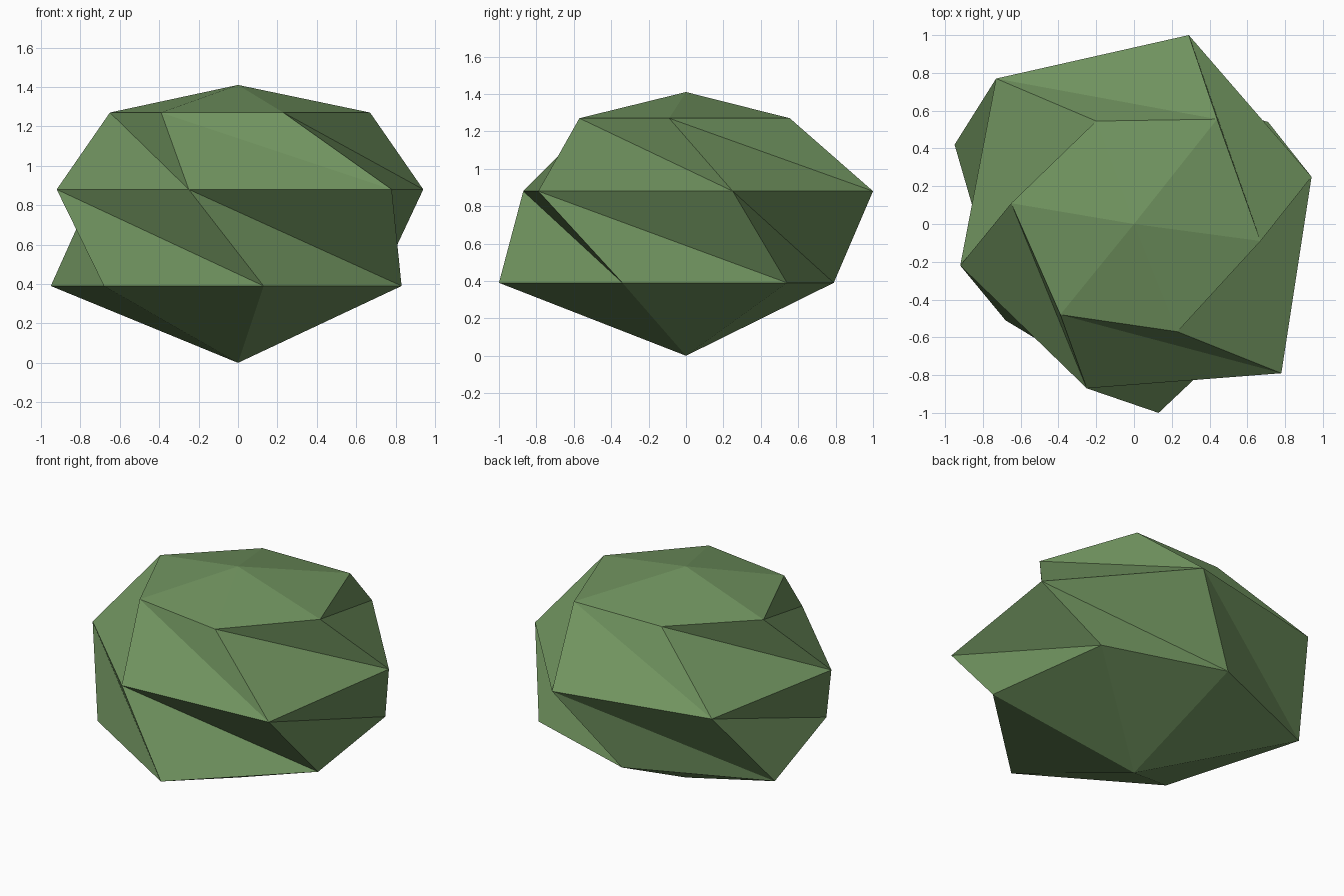
import bpy
import bmesh

if "Cube" in bpy.data.objects:
    bpy.data.objects.remove(bpy.data.objects["Cube"])

# Foliage colour
leaf_green = bpy.data.materials.new("leaf green")
leaf_green.diffuse_color = (0.162, 0.292, 0.114, 1.0)
leaf_green.use_nodes = True
leaf_green.node_tree.nodes["Principled BSDF"].inputs["Base Color"].default_value = leaf_green.diffuse_color

# Three uneven six-sided rings, each listed counter-clockwise
LOW = [(0.71, 0.54), (-0.08, 0.79), (-0.95, 0.42),
       (-0.68, -0.51), (0.13, -1.00), (0.83, -0.34)]
MIDDLE = [(0.29, 1.00), (-0.73, 0.77), (-0.92, -0.22),
          (-0.25, -0.87), (0.78, -0.79), (0.94, 0.25)]
HIGH = [(0.44, 0.555), (-0.20, 0.545), (-0.65, 0.11),
        (-0.39, -0.48), (0.23, -0.57), (0.67, -0.09)]

bm = bmesh.new()


def ring(points, z):
    return [bm.verts.new((x, y, z)) for x, y in points]


def cap(tip, verts):
    """Fan of triangles from a tip to a ring."""
    for i in range(6):
        bm.faces.new((tip, verts[i], verts[(i + 1) % 6]))


def band(upper, lower, twist):
    """Twisted strip of triangles between two rings."""
    for i in range(6):
        a, b = upper[i], upper[(i + 1) % 6]
        c, d = lower[(i + twist) % 6], lower[(i + twist + 1) % 6]
        bm.faces.new((a, c, d))
        bm.faces.new((a, d, b))


# Rings and tips of the bush
low, middle, high = ring(LOW, 0.39), ring(MIDDLE, 0.88), ring(HIGH, 1.27)
bottom_tip = bm.verts.new((0, 0, 0))
top_tip = bm.verts.new((0, 0, 1.41))

# Faceted surface
cap(top_tip, high)
band(high, middle, 0)
band(middle, low, 1)
cap(bottom_tip, low)
bmesh.ops.recalc_face_normals(bm, faces=bm.faces)

mesh = bpy.data.meshes.new("bush")
bm.to_mesh(mesh)
bm.free()
mesh.materials.append(leaf_green)
bpy.context.collection.objects.link(bpy.data.objects.new("bush", mesh))
